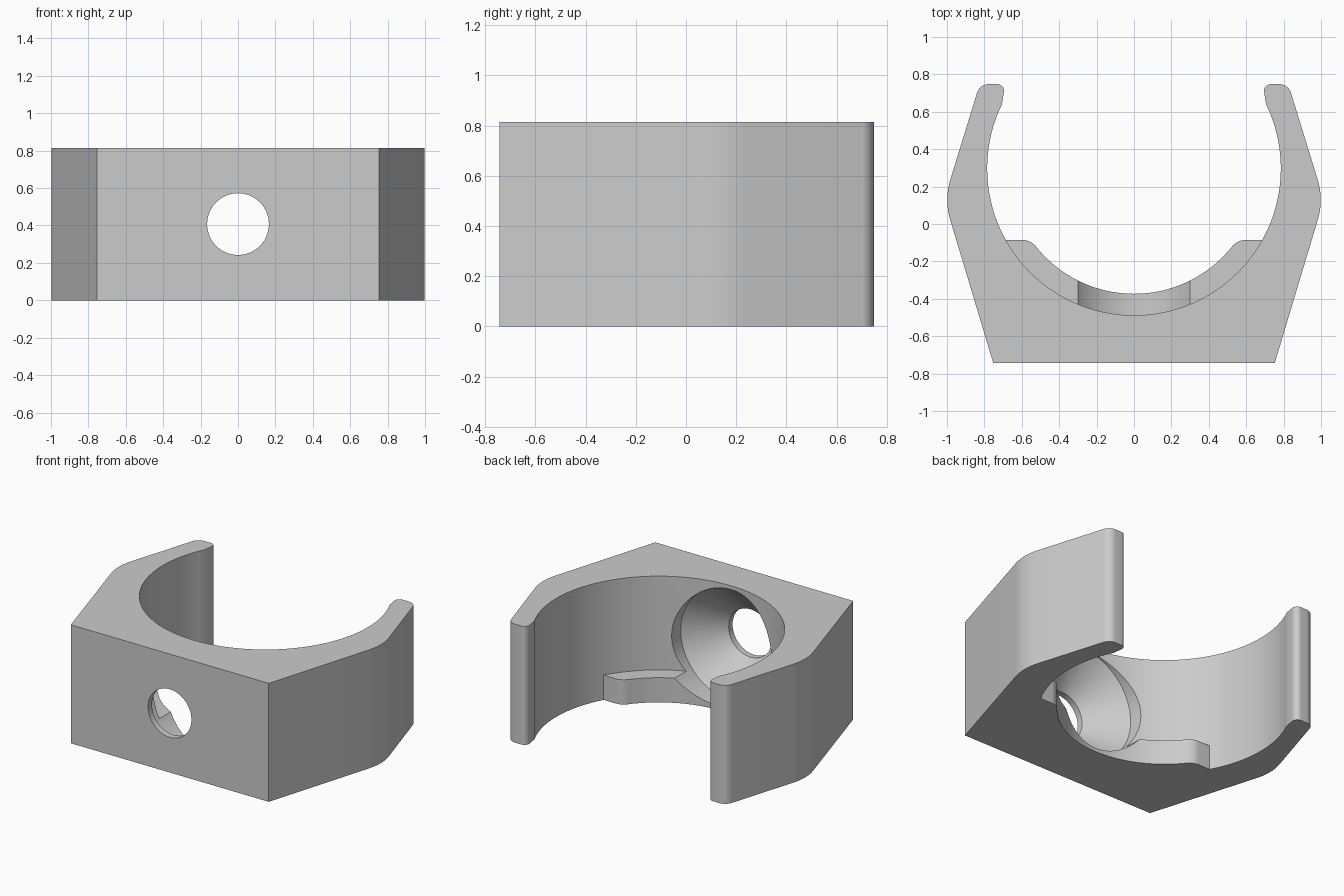
import bpy, bmesh, math
from mathutils import Vector, Matrix

cube = bpy.data.objects.get("Cube")
if cube:
    bpy.data.objects.remove(cube, do_unlink=True)

HEIGHT = 0.815
BORE_Y, BORE_R, LEDGE_R = 0.297, 0.785, 0.67
HOLE_Z = HEIGHT / 2

grey = bpy.data.materials.new("plain grey")
grey.use_nodes = True
grey.diffuse_color = (0.6, 0.6, 0.6, 1)
grey.node_tree.nodes["Principled BSDF"].inputs["Base Color"].default_value = grey.diffuse_color


def fillet(before, corner, after, radius, steps=8):
    """Points of a round that replaces one corner."""
    b, c, a = Vector(before), Vector(corner), Vector(after)
    u, v = (b - c).normalized(), (a - c).normalized()
    half = u.angle(v) / 2
    centre = c + (u + v).normalized() * radius / math.sin(half)
    start, end = c + u * radius / math.tan(half), c + v * radius / math.tan(half)
    p, q = start - centre, end - centre
    return [centre + p.lerp(q, i / steps).normalized() * radius for i in range(steps + 1)]


def arc(radius, start, end, steps):
    """Arc about the bore axis, angles in degrees."""
    angles = [math.radians(start + (end - start) * i / steps) for i in range(steps + 1)]
    return [Vector((radius * math.cos(t), BORE_Y + radius * math.sin(t))) for t in angles]


def mirrored(half):
    return half + [Vector((-p.x, p.y)) for p in reversed(half) if abs(p.x) > 1e-5]


def make_object(name, bm):
    bmesh.ops.recalc_face_normals(bm, faces=bm.faces)
    mesh = bpy.data.meshes.new(name)
    bm.to_mesh(mesh)
    bm.free()
    mesh.materials.append(grey)
    obj = bpy.data.objects.new(name, mesh)
    bpy.context.collection.objects.link(obj)
    return obj


def prism(name, outline, height):
    bm = bmesh.new()
    face = bm.faces.new([bm.verts.new((p.x, p.y, 0)) for p in outline])
    top = bmesh.ops.extrude_face_region(bm, geom=[face])["geom"]
    bmesh.ops.translate(bm, vec=(0, 0, height),
                        verts=[v for v in top if isinstance(v, bmesh.types.BMVert)])
    return make_object(name, bm)


def revolve_y(name, profile, steps=64):
    """Solid turned about the screw axis from (radius, y) pairs."""
    bm = bmesh.new()
    rings = []
    for r, y in profile:
        angles = [math.tau * i / steps for i in range(steps)]
        rings.append([bm.verts.new((r * math.cos(t), y, HOLE_Z + r * math.sin(t))) for t in angles])
    for a, b in zip(rings, rings[1:]):
        for i in range(steps):
            j = (i + 1) % steps
            bm.faces.new((a[i], a[j], b[j], b[i]))
    bm.faces.new(rings[0])
    bm.faces.new(rings[-1])
    return make_object(name, bm)


def combine(target, other, operation):
    mod = target.modifiers.new(operation.lower(), "BOOLEAN")
    mod.operation, mod.object, mod.solver = operation, other, "EXACT"
    bpy.context.view_layer.objects.active = target
    bpy.ops.object.modifier_apply(modifier=mod.name)
    bpy.data.objects.remove(other, do_unlink=True)


# Clip body: flat base, bent arms, rounded tips, round bore
base, bend, tip = (0.753, -0.742), (1.015, 0.13), (0.825, 0.748)
lip = (0.685, 0.748)
right = [Vector(base)]
right += fillet(base, bend, tip, 0.37, 10)
right += fillet(bend, tip, lip, 0.065)
right += fillet(tip, lip, (0.715, 0.63), 0.035)
right += arc(BORE_R, 26, -90, 48)
clip = prism("clip_body", mirrored(right), HEIGHT)

# Low ledge along the bottom of the bore
inner = arc(LEDGE_R, -90, -39.5, 24)
corner = (0.552, -0.085)
inner += fillet(inner[-1], corner, (0.7, -0.085), 0.095)
inner.append(Vector((0.69, -0.085)))
inner += [Vector((0.72, -0.12)), Vector((0.55, -0.6)), Vector((0, -0.6))]
outline = inner + [Vector((-p.x, p.y)) for p in reversed(inner[1:-1])]
ledge = prism("bore_ledge", outline, 0.17)
combine(clip, ledge, "UNION")

# Countersunk screw hole
cutter = revolve_y("screw_hole_cutter",
                   [(0.165, -0.9), (0.165, -0.7), (0.382, -0.488), (0.382, 0.2)])
cutter.hide_render = True
combine(clip, cutter, "DIFFERENCE")

# Smooth curved walls, crisp edges
bpy.ops.object.select_all(action="DESELECT")
clip.select_set(True)
bpy.context.view_layer.objects.active = clip
bpy.ops.object.shade_smooth_by_angle(angle=math.radians(25))
